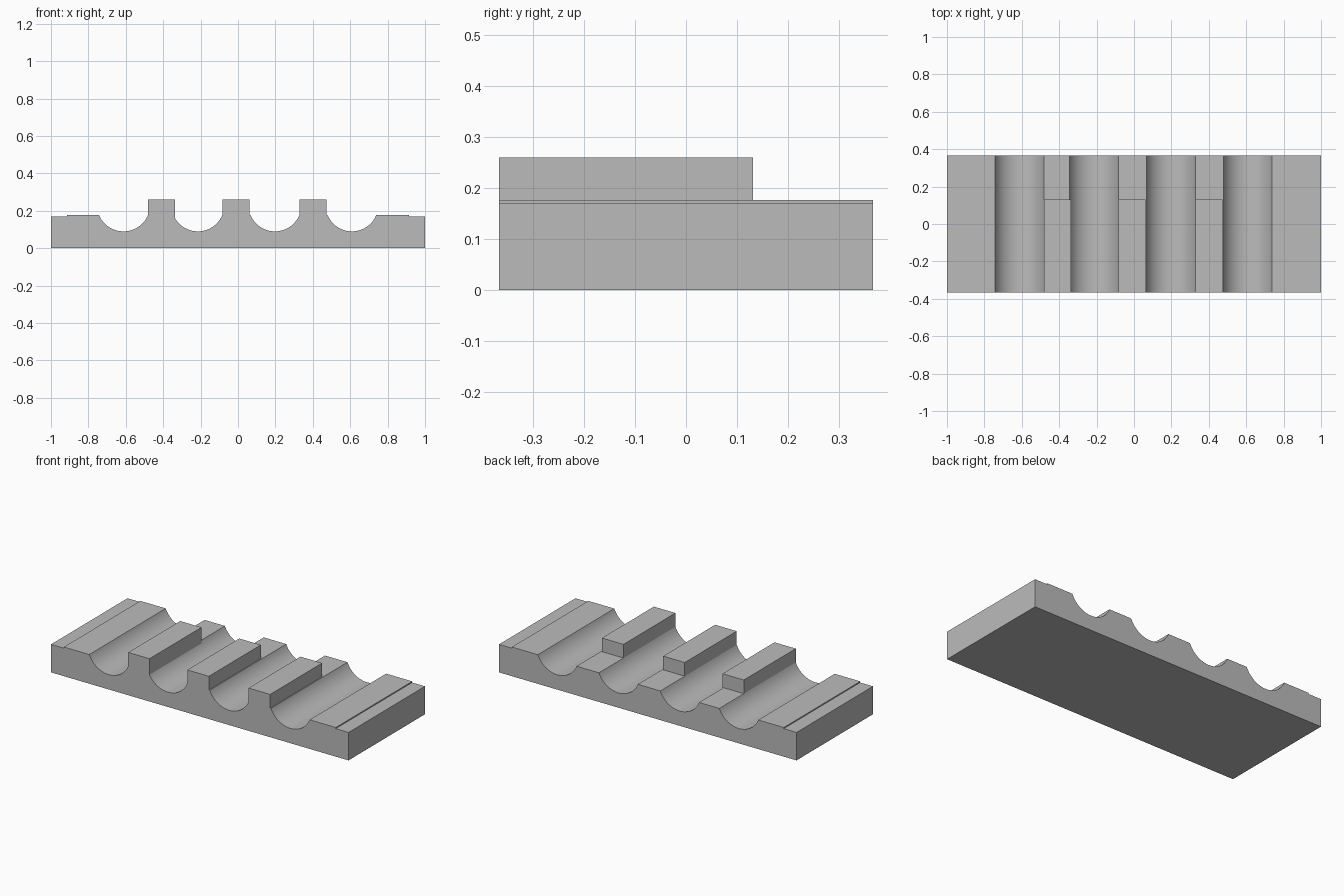
import bpy, bmesh, math

if "Cube" in bpy.data.objects:
    bpy.data.objects.remove(bpy.data.objects["Cube"])

GREY = bpy.data.materials.new("plain grey")
GREY.diffuse_color = (0.5, 0.5, 0.5, 1)
GREY.use_nodes = True
GREY.node_tree.nodes["Principled BSDF"].inputs["Base Color"].default_value = GREY.diffuse_color

Y_FRONT, Y_BACK, Y_RIDGE = -0.367, 0.367, 0.132   # depth extents
Z_EDGE, Z_LAND, Z_TOP, Z_GROOVE = 0.17, 0.177, 0.26, 0.09
X_STEP = 0.914
GROOVES = [(-0.743, -0.481), (-0.345, -0.084), (0.067, 0.328), (0.479, 0.739)]


def groove_arc(x0, x1, n=32):
    """Circular trough from one land edge to the next."""
    half, depth = (x1 - x0) / 2, Z_LAND - Z_GROOVE
    r = (half ** 2 + depth ** 2) / (2 * depth)
    sweep = math.asin(half / r)
    cx, cz = (x0 + x1) / 2, Z_GROOVE + r
    return [(cx + r * math.sin(a), cz - r * math.cos(a))
            for a in (sweep * (2 * i / n - 1) for i in range(n + 1))]


def extrude_profile(name, profile, y0, y1):
    """Solid made by sweeping an x-z outline along y."""
    bm = bmesh.new()
    face = bm.faces.new([bm.verts.new((x, y0, z)) for x, z in profile])
    out = bmesh.ops.extrude_face_region(bm, geom=[face])
    moved = [v for v in out["geom"] if isinstance(v, bmesh.types.BMVert)]
    bmesh.ops.translate(bm, verts=moved, vec=(0, y1 - y0, 0))
    bmesh.ops.recalc_face_normals(bm, faces=bm.faces)
    mesh = bpy.data.meshes.new(name)
    bm.to_mesh(mesh)
    bm.free()
    mesh.materials.append(GREY)
    obj = bpy.data.objects.new(name, mesh)
    bpy.context.collection.objects.link(obj)
    bpy.ops.object.select_all(action='DESELECT')
    obj.select_set(True)
    bpy.context.view_layer.objects.active = obj
    bpy.ops.object.shade_smooth_by_angle(angle=math.radians(25))
    return obj


# Grooved base with slightly lowered end strips
outline = [(-1, 0), (-1, Z_EDGE), (-X_STEP, Z_EDGE), (-X_STEP, Z_LAND)]
for x0, x1 in GROOVES:
    outline += groove_arc(x0, x1)
outline += [(X_STEP, Z_LAND), (X_STEP, Z_EDGE), (1, Z_EDGE), (1, 0)]
extrude_profile("grooved_base", outline, Y_FRONT, Y_BACK)

# Raised ridges between grooves, the right wall running down into the trough
for i in range(3):
    left, edge = GROOVES[i][1], GROOVES[i + 1][0]
    right = edge + 0.007 if i == 0 else edge - 0.006
    profile = [(left, Z_LAND), (left, Z_TOP), (right, Z_TOP)]
    if right > edge:
        profile += [(right, Z_LAND - 0.016), (edge, Z_LAND)]
    else:
        profile += [(right, Z_LAND)]
    extrude_profile(f"ridge_{i + 1}", profile, Y_FRONT, Y_RIDGE)
